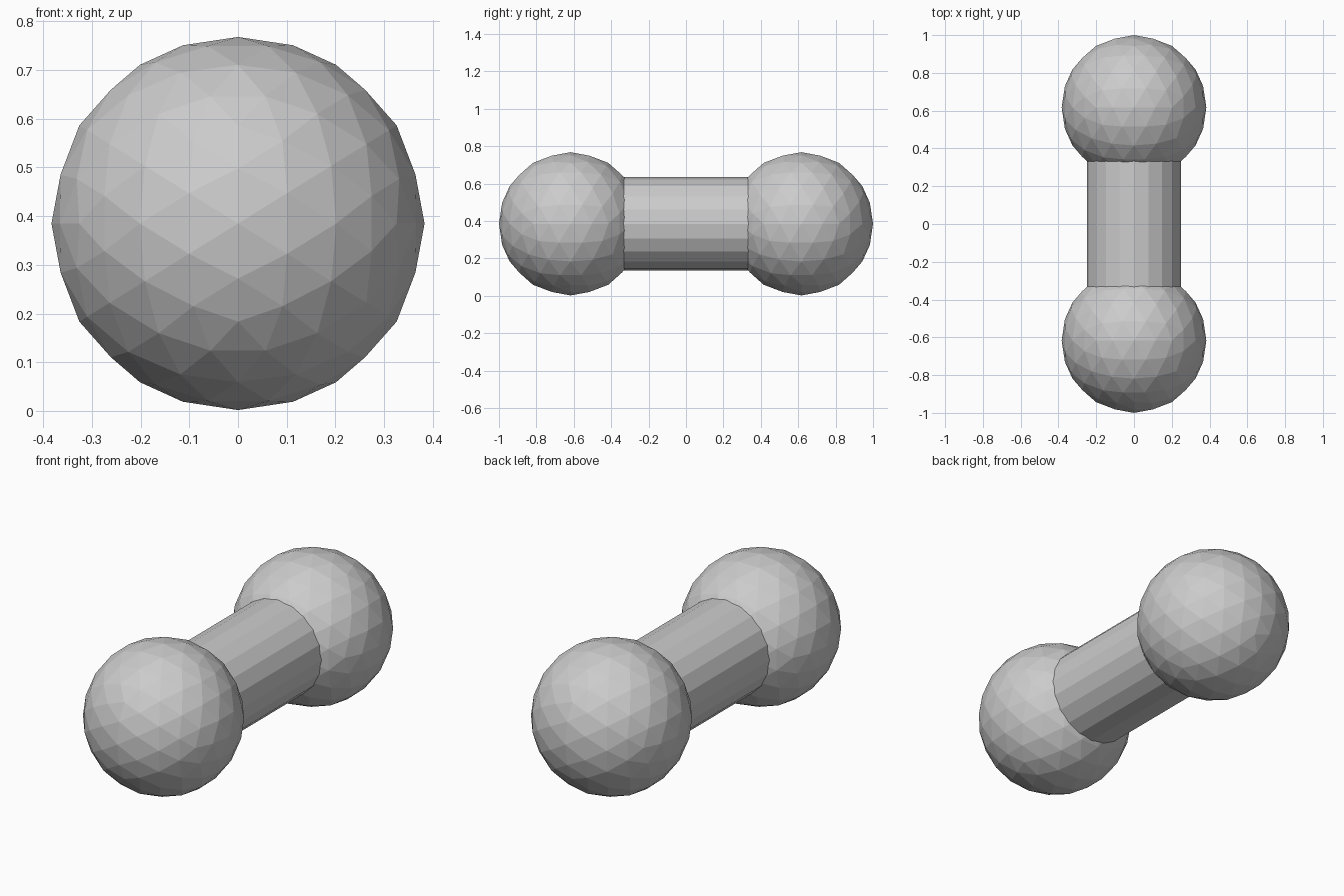
import bpy, math

if "Cube" in bpy.data.objects:
    bpy.data.objects.remove(bpy.data.objects["Cube"])

R = 0.383          # ball radius
Z = 0.385          # axis height
CENTRE = 0.617     # ball distance from the middle


def ball(name, y):
    # faceted ball, turned so an edge midpoint faces each axis
    bpy.ops.mesh.primitive_ico_sphere_add(
        subdivisions=3, radius=R, location=(0, y, Z),
        rotation=(0, -math.atan(2) / 2, 0))
    bpy.context.object.name = name


ball("front_ball", -CENTRE)
ball("back_ball", CENTRE)

# bar running between the ball centres
bpy.ops.mesh.primitive_cylinder_add(
    vertices=20, radius=0.25, depth=2 * CENTRE,
    location=(0, 0, Z), rotation=(math.pi / 2, 0, 0))
bpy.context.object.name = "bar"
